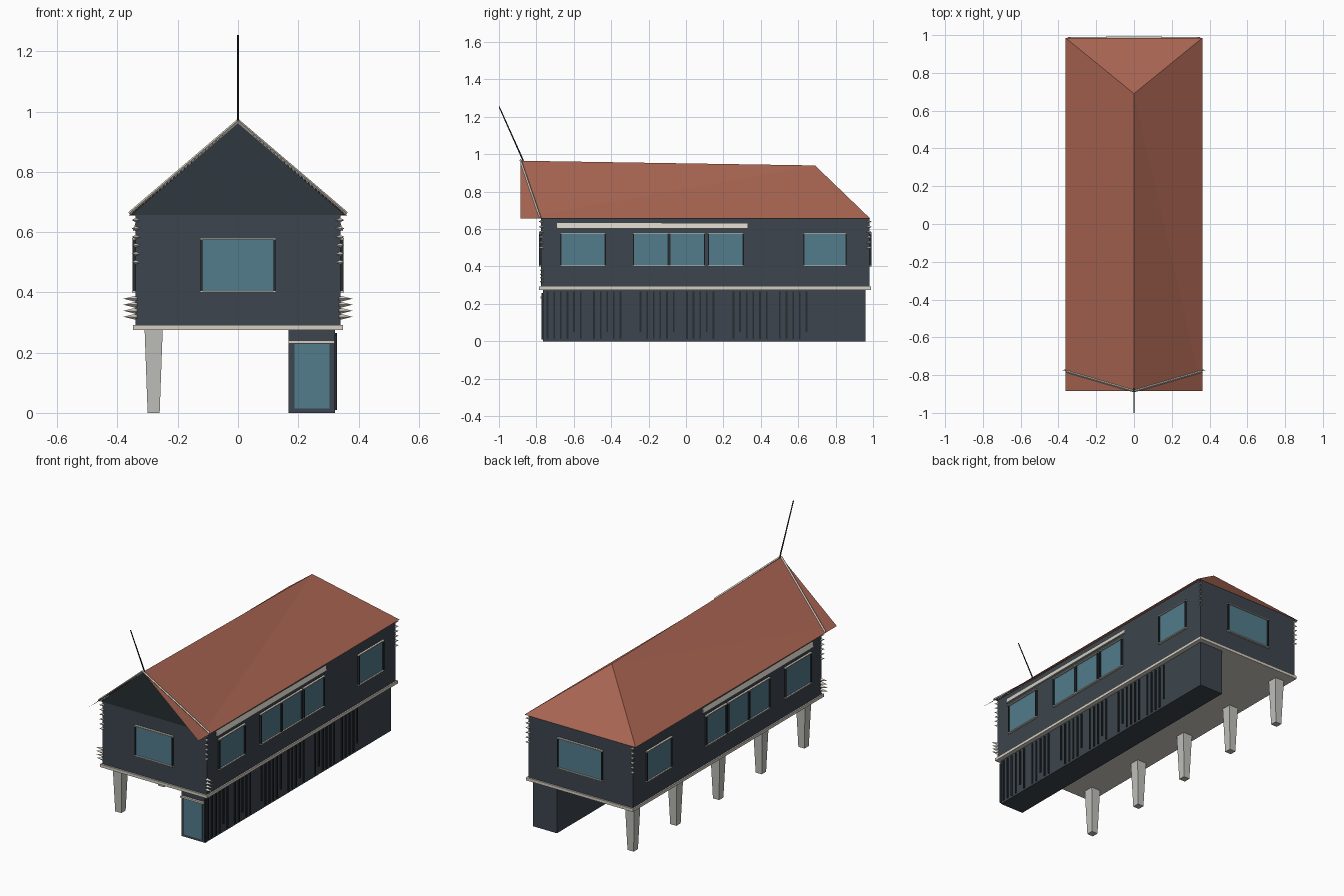
import bpy
import math
from mathutils import Vector

if "Cube" in bpy.data.objects:
    bpy.data.objects.remove(bpy.data.objects["Cube"])


def mat(name, r, g, b):
    m = bpy.data.materials.new(name)
    m.diffuse_color = (r, g, b, 1)
    m.use_nodes = True
    m.node_tree.nodes["Principled BSDF"].inputs["Base Color"].default_value = m.diffuse_color
    return m


WALL = mat("dark_wall", 0.045, 0.06, 0.075)
DARK = mat("near_black", 0.02, 0.025, 0.03)
ROOF = mat("red_roof", 0.40, 0.13, 0.085)
GLASS = mat("window_glass", 0.085, 0.20, 0.26)
TRIM = mat("pale_trim", 0.66, 0.62, 0.54)
STONE = mat("pale_stone", 0.52, 0.52, 0.49)


def mesh(name, verts, faces, material):
    me = bpy.data.meshes.new(name)
    me.from_pydata(verts, [], faces)
    me.materials.append(material)
    ob = bpy.data.objects.new(name, me)
    bpy.context.collection.objects.link(ob)
    return ob


BOX_FACES = [(0, 3, 2, 1), (4, 5, 6, 7), (0, 1, 5, 4),
             (1, 2, 6, 5), (2, 3, 7, 6), (3, 0, 4, 7)]


def box(name, x, y, z, material):
    """Box from (min, max) pairs."""
    (x0, x1), (y0, y1) = sorted(x), sorted(y)
    v = [(a, b, c) for c in z for a, b in ((x0, y0), (x1, y0), (x1, y1), (x0, y1))]
    return mesh(name, v, BOX_FACES, material)


def rod(name, a, b, r0, r1, sides, material):
    """Straight tapered rod or spike from a to b."""
    a, b = Vector(a), Vector(b)
    bpy.ops.mesh.primitive_cone_add(vertices=sides, radius1=r0, radius2=r1,
                                    depth=(b - a).length, location=(a + b) / 2)
    ob = bpy.context.object
    ob.name = name
    ob.rotation_euler = (b - a).to_track_quat('Z', 'Y').to_euler()
    ob.data.materials.append(material)
    return ob


# Upper storey and floor slab
box("upper_storey", (-0.34, 0.34), (-0.775, 0.98), (0.29, 0.66), WALL)
box("floor_slab", (-0.348, 0.348), (-0.785, 0.99), (0.275, 0.292), TRIM)

# Lower storey on the right
box("lower_storey", (0.168, 0.322), (-0.765, 0.96), (0, 0.276), WALL)
box("door_glass", (0.187, 0.303), (-0.769, -0.764), (0.015, 0.228), GLASS)
box("door_lintel", (0.168, 0.32), (-0.778, -0.764), (0.23, 0.24), TRIM)
box("door_post", (0.32, 0.328), (-0.772, -0.76), (0.01, 0.258), DARK)

# Vertical slats on the lower wall, with every seventh left out
for i in range(42):
    if i % 7 not in (5, 6) or i % 14 == 5:
        y = -0.745 + i * 0.0355
        low = 0.05 if i % 5 == 4 else 0.012
        box("wall_slat", (0.32, 0.328), (y, y + 0.009), (low, 0.265), DARK)

# Tapered legs on the left
for i in range(5):
    y = 0.895 - i * 0.397
    v = [(-0.28 + sx * r, y + sy * r, z) for r, z in ((0.02, 0), (0.03, 0.276))
         for sx, sy in ((-1, -1), (1, -1), (1, 1), (-1, 1))]
    mesh("leg", v, BOX_FACES, STONE)

# Roof: ridge with a hipped back end
E, F, B = 0.362, -0.885, 0.985
mesh("roof", [(-E, F, 0.656), (E, F, 0.656), (E, B, 0.656), (-E, B, 0.656),
              (0, F, 0.965), (0, 0.69, 0.94)],
     [(1, 2, 5), (1, 5, 4), (0, 4, 5), (0, 5, 3), (2, 3, 5)], ROOF)
# Leaning front gable, closing down onto the wall
mesh("front_gable", [(-0.355, -0.776, 0.657), (0.355, -0.776, 0.657), (0, -0.882, 0.962)],
     [(0, 1, 2)], WALL)
for s in (-1, 1):
    rod("gable_trim", (s * 0.36, -0.78, 0.662), (0, -0.885, 0.969), 0.006, 0.006, 4, TRIM)
rod("flagpole", (0, -0.87, 0.965), (0, -0.999, 1.254), 0.004, 0.003, 6, DARK)


def window(axis, face, s, c, half, z0=0.405, z1=0.575):
    """Window on a wall at +-face, facing x or y, centred on c."""
    def part(name, lo, hi, out, zz, m):
        depth = (s * (face - 0.004), s * (face + out))
        span = (c + lo, c + hi)
        box(name, *((depth, span) if axis == 'x' else (span, depth)), zz, m)
    part("window_glass", -half, half, 0.004, (z0, z1), GLASS)
    for e in (-1, 1):
        part("window_post", *sorted((e * half, e * (half + 0.006))), 0.011, (z0, z1), DARK)
    part("window_head", -half - 0.008, half + 0.008, 0.012, (z1, z1 + 0.006), TRIM)
    part("window_sill", -half - 0.008, half + 0.008, 0.012, (z0 - 0.006, z0), TRIM)


# Windows on all four walls
window('y', 0.775, -1, 0, 0.118)
window('y', 0.98, 1, 0, 0.14)
for s in (-1, 1):
    for c, half in ((-0.55, 0.115), (-0.188, 0.09), (0.006, 0.09),
                    (0.213, 0.09), (0.743, 0.11)):
        window('x', 0.34, s, c, half)
    # Long sloping awning strip under the eaves
    mesh("awning", [(s * 0.339, y, z) for y, z in ((-0.69, 0.636), (0.33, 0.632))]
         + [(s * 0.349, y, 0.604) for y in (0.33, -0.69)]
         + [(s * 0.339, y, 0.604) for y in (-0.69, 0.33)],
         [(0, 1, 2, 3), (0, 3, 4), (1, 5, 2), (3, 2, 5, 4)], TRIM)

    # Notched log ends on the corners
    for y, d in ((-0.775, -1), (0.98, 1)):
        for i in range(6):
            z = 0.50 + i * 0.028
            rod("corner_log_end", (s * 0.333, y - d * 0.007, z),
                (s * 0.351, y + d * 0.011, z), 0.011, 0.001, 4, TRIM)
    # Longer spikes low on the front corners
    for i in range(4):
        z = 0.319 + i * 0.02
        rod("corner_spike", (s * 0.336, -0.77, z), (s * 0.38, -0.775, z), 0.011, 0, 4, TRIM)
